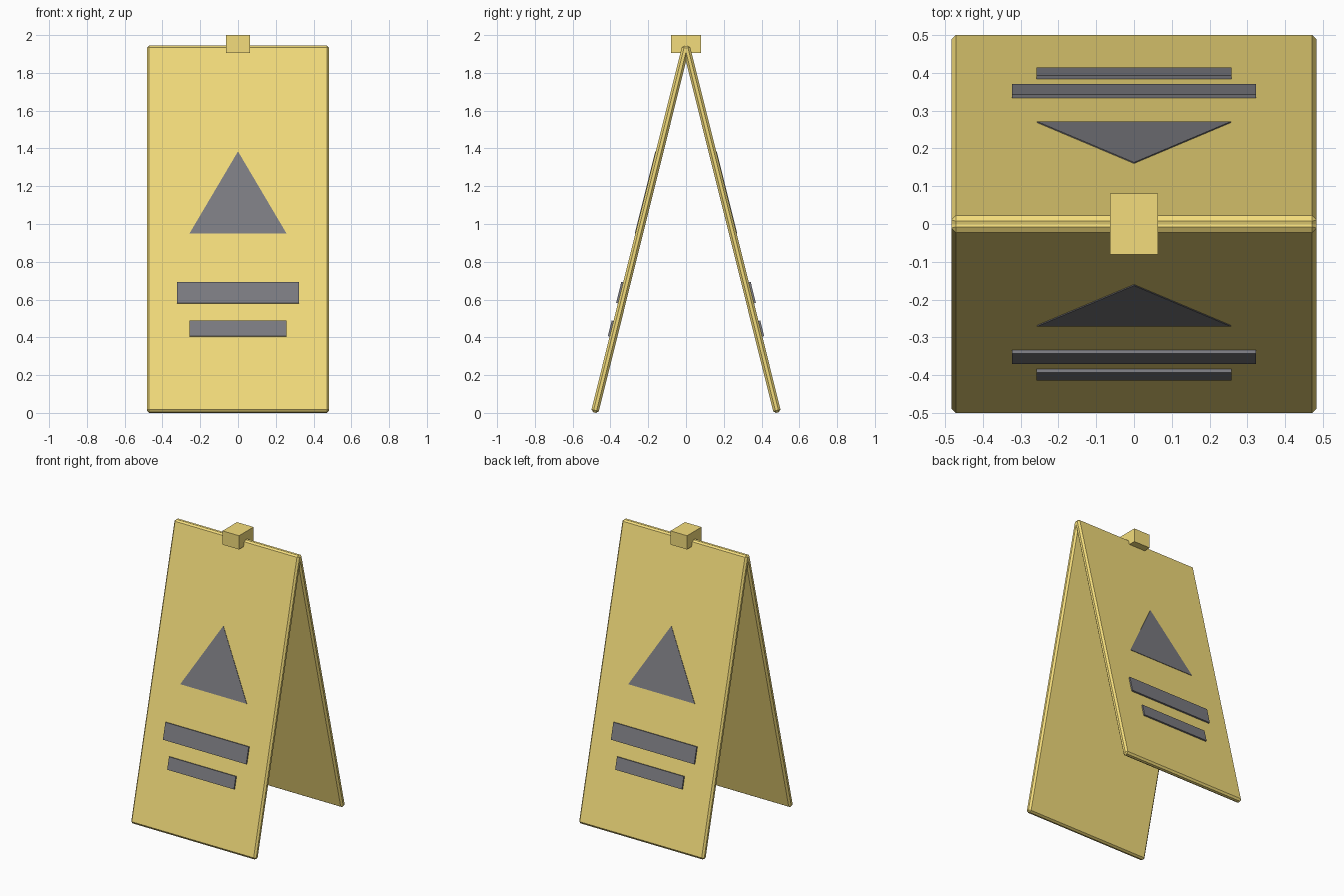
import bpy, bmesh
from math import radians, sin, cos
from mathutils import Matrix

if "Cube" in bpy.data.objects:
    bpy.data.objects.remove(bpy.data.objects["Cube"])

TILT = radians(14)
LEN, WID, THICK, CHAMFER = 2.0, 0.966, 0.04, 0.012


def material(name, rgb):
    m = bpy.data.materials.new(name)
    m.diffuse_color = (*rgb, 1)
    m.use_nodes = True
    m.node_tree.nodes["Principled BSDF"].inputs["Base Color"].default_value = m.diffuse_color
    return m


yellow = material("yellow_plastic", (0.90, 0.72, 0.20))
dark = material("dark_marking", (0.20, 0.20, 0.22))


def add_object(name, bm, mat, matrix=Matrix()):
    bmesh.ops.recalc_face_normals(bm, faces=bm.faces)
    me = bpy.data.meshes.new(name)
    bm.to_mesh(me)
    bm.free()
    me.materials.append(mat)
    ob = bpy.data.objects.new(name, me)
    bpy.context.collection.objects.link(ob)
    ob.matrix_world = matrix
    return ob


def box(name, size, centre, mat, matrix=Matrix()):
    bm = bmesh.new()
    bmesh.ops.create_cube(bm, size=1, matrix=Matrix.Translation(centre) @ Matrix.Diagonal((*size, 1)))
    return add_object(name, bm, mat, matrix)


def triangle(name, half, base, top, y0, y1, mat, matrix):
    bm = bmesh.new()
    face = bm.faces.new([bm.verts.new((x, y0, z)) for x, z in ((-half, base), (half, base), (0, top))])
    ext = bmesh.ops.extrude_face_region(bm, geom=[face])
    for v in ext["geom"]:
        if isinstance(v, bmesh.types.BMVert):
            v.co.y = y1
    return add_object(name, bm, mat, matrix)


# Each side: local z runs up the panel, local -y points outwards
centre_z = LEN / 2 * cos(TILT) + (THICK / 2 - CHAMFER) * sin(TILT)
lean = Matrix.Translation((0, -LEN / 2 * sin(TILT), centre_z)) @ Matrix.Rotation(-TILT, 4, 'X')
for side, turn in (("front", 0), ("back", 180)):
    mat = Matrix.Rotation(radians(turn), 4, 'Z') @ lean
    # Chamfered board
    panel = box(side + "_panel", (WID, THICK, LEN), (0, 0, 0), yellow, mat)
    bevel = panel.modifiers.new("chamfer", 'BEVEL')
    bevel.width, bevel.segments = CHAMFER, 1
    # Raised warning markings
    triangle(side + "_warning_triangle", 0.257, -0.029, 0.419,
             -THICK / 2 + 0.005, -THICK / 2 - 0.003, dark, mat)
    box(side + "_wide_bar", (0.644, 0.02, 0.115), (0, -THICK / 2, -0.352), dark, mat)
    box(side + "_narrow_bar", (0.516, 0.02, 0.085), (0, -THICK / 2, -0.548), dark, mat)

# Hinge block over the ridge
box("top_hinge", (0.128, 0.16, 0.096), (0, 0, 1.952), yellow)
